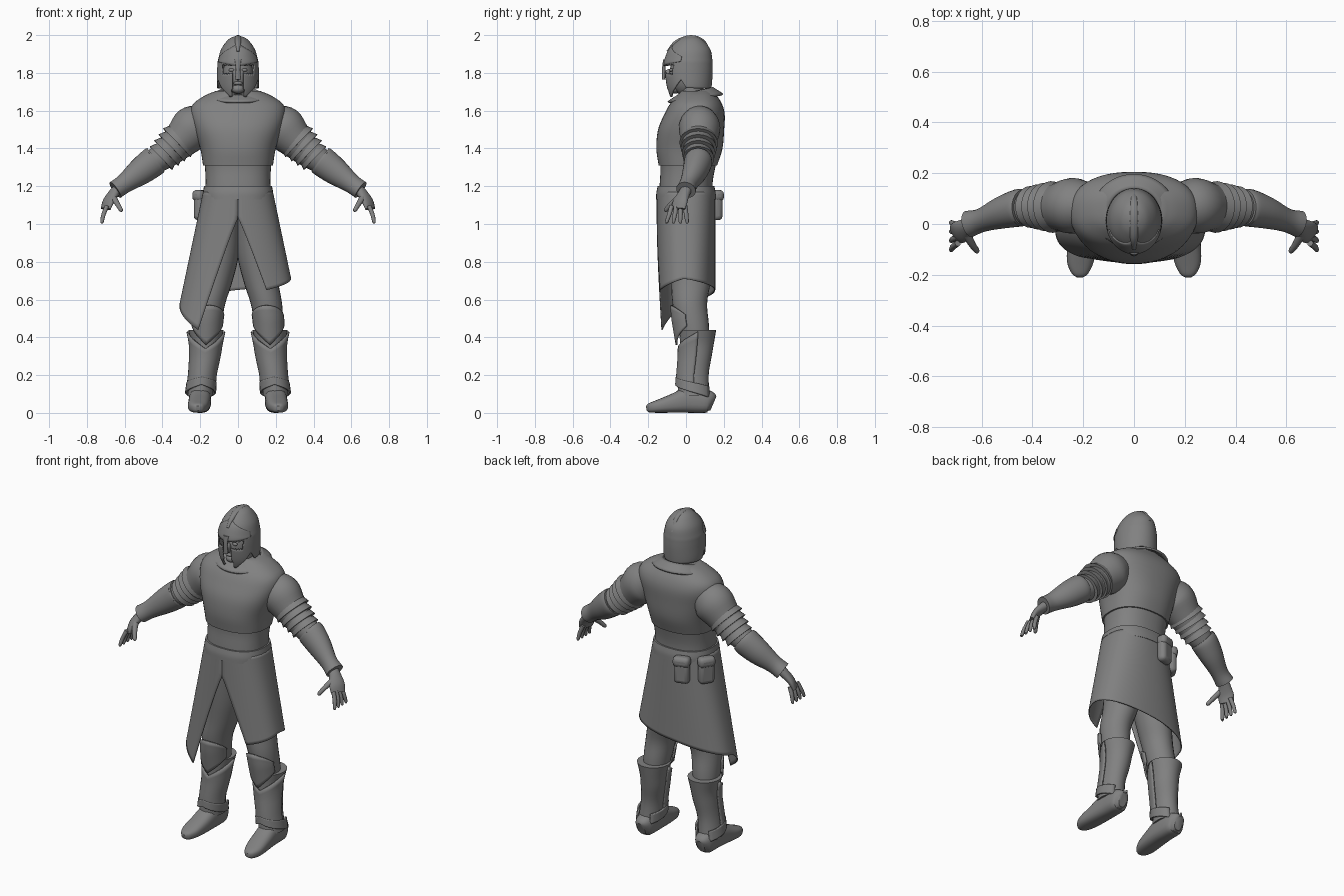
import bpy, bmesh, math
from mathutils import Vector

cube = bpy.data.objects.get("Cube")
if cube:
    bpy.data.objects.remove(cube)

grey = bpy.data.materials.new("plain_grey")
grey.use_nodes = True
grey.diffuse_color = (0.22, 0.22, 0.22, 1)
grey.node_tree.nodes["Principled BSDF"].inputs["Base Color"].default_value = (0.22, 0.22, 0.22, 1)


def finish(name, bm, thick=0.0):
    bmesh.ops.recalc_face_normals(bm, faces=bm.faces)
    mesh = bpy.data.meshes.new(name)
    bm.to_mesh(mesh)
    bm.free()
    mesh.materials.append(grey)
    obj = bpy.data.objects.new(name, mesh)
    bpy.context.collection.objects.link(obj)
    if thick:
        mod = obj.modifiers.new("thickness", "SOLIDIFY")
        mod.thickness, mod.offset = thick, 0
    bpy.ops.object.select_all(action="DESELECT")
    obj.select_set(True)
    bpy.context.view_layer.objects.active = obj
    bpy.ops.object.shade_smooth_by_angle(angle=math.radians(40))
    return obj


def spline(pts, n=4):
    """Smooth curve through tuples of any length."""
    p = [Vector(q) for q in pts]
    p = [2 * p[0] - p[1]] + p + [2 * p[-1] - p[-2]]
    out = []
    for a, b, c, d in zip(p, p[1:], p[2:], p[3:]):
        for i in range(n):
            t = i / n
            out.append(0.5 * (2 * b + (c - a) * t + (2 * a - 5 * b + 4 * c - d) * t * t
                              + (3 * b - a - 3 * c + d) * t ** 3))
    return out + [p[-2]]


def at(table, x):
    """Linear lookup in rows of (key, values...)."""
    for a, b in zip(table, table[1:]):
        if x <= b[0]:
            t = max(0, (x - a[0]) / (b[0] - a[0]))
            return [m + (n - m) * t for m, n in zip(a[1:], b[1:])]
    return list(table[-1][1:])


def power(v, p):
    return math.copysign(abs(v) ** p, v)


def loft(name, stations, upright=False, p=1.0, side=1, seg=24):
    """Skin of rings (x, y, z, half width, half depth) along a path."""
    rows = spline(stations)
    bm, rings = bmesh.new(), []
    for i, r in enumerate(rows):
        c = Vector(r[:3])
        u, w = Vector((1, 0, 0)), Vector((0, 1, 0))
        if not upright:
            t = Vector(rows[min(i + 1, len(rows) - 1)][:3]) - Vector(rows[max(i - 1, 0)][:3])
            u = t.cross(Vector((0, 0, 1))).normalized()
            w = u.cross(t).normalized()
        ring = []
        for k in range(seg):
            a = math.tau * k / seg
            v = c + u * r[3] * power(math.cos(a), p) + w * r[4] * power(math.sin(a), p)
            ring.append(bm.verts.new((v.x * side, v.y, v.z)))
        rings.append(ring)
    for a, b in zip(rings, rings[1:]):
        for k in range(seg):
            bm.faces.new((a[k], a[k - 1], b[k - 1], b[k]))
    bm.faces.new(rings[0])
    bm.faces.new(rings[-1])
    return finish(name, bm)


def sheet(name, f, nu, nv, thick=0.008, side=1, keep=lambda c: True):
    """Grid surface f(u, v) with optional openings."""
    bm = bmesh.new()
    grid = []
    for i in range(nu + 1):
        pts = [f(i / nu, j / nv) for j in range(nv + 1)]
        grid.append([bm.verts.new((x * side, y, z)) for x, y, z in pts])
    for a, b in zip(grid, grid[1:]):
        for j in range(nv):
            face = bm.faces.new((a[j], b[j], b[j + 1], a[j + 1]))
            if not keep(face.calc_center_median()):
                bm.faces.remove(face)
    bmesh.ops.remove_doubles(bm, verts=bm.verts, dist=0.0003)
    return finish(name, bm, thick)


def ball(name, centre, size):
    bm = bmesh.new()
    bmesh.ops.create_uvsphere(bm, u_segments=20, v_segments=12, radius=1)
    bmesh.ops.scale(bm, vec=size, verts=bm.verts)
    bmesh.ops.translate(bm, vec=centre, verts=bm.verts)
    return finish(name, bm)


# Torso, sleeveless vest, belt and collar
loft("torso", [(0, 0, 1.05, .18, .145), (0, 0, 1.2, .172, .14), (0, .01, 1.3, .175, .145),
               (0, .02, 1.42, .19, .165), (0, .04, 1.55, .21, .16), (0, .05, 1.64, .18, .13)], True, .85, seg=40)
loft("vest", [(0, .01, 1.31, .185, .155), (0, .018, 1.4, .2, .175), (0, .027, 1.5, .232, .175),
              (0, .045, 1.58, .252, .16), (0, .053, 1.635, .238, .138), (0, .058, 1.68, .175, .105),
              (0, .06, 1.705, .115, .085)], True, .85, seg=48)
loft("belt", [(0, 0, 1.13, .187, .158), (0, 0, 1.165, .186, .157), (0, 0, 1.2, .18, .15)], True, .85, seg=40)
loft("neck", [(0, .035, 1.62, .075, .07), (0, .02, 1.78, .065, .065)], True)


def collar(u, v):
    a = math.tau * u
    r = .1 + .06 * v
    return r * math.sin(a), .05 - .9 * r * math.cos(a), 1.7 - .02 * math.cos(a) - .035 * v


sheet("collar", collar, 40, 4, .012)

# Slit skirt with an uneven hem
HEM = [(0, .65), (.2, .71), (.5, .65), (.8, .58), (1, .44)]


def skirt(u, v):
    z = 1.17 + (at(HEM, u)[0] - 1.17) * v
    rx = .182 + (1.17 - z) * .21
    drop = max(0, 1.03 - z)
    start = math.asin(min(.9, drop * .37 / rx))
    stop = math.tau - math.asin(min(.9, drop * .34 / rx))
    a = start + (stop - start) * u
    return (rx * power(math.sin(a), .9), -.152 * power(math.cos(a), .8), z)


sheet("skirt", skirt, 72, 30, .006)

# Belt pouches with flaps
for n, (x, y, turn) in enumerate([(-.085, .16, .3), (-.195, .085, 1.0)]):
    for part, size, lift, push in [("pouch", (.09, .055, .15), 1.095, 0), ("pouch_flap", (.098, .062, .06), 1.15, .003)]:
        bpy.ops.mesh.primitive_cube_add(size=1, location=(x - push * math.sin(turn), y + push * math.cos(turn), lift))
        box = bpy.context.object
        box.name = part + "_" + str(n + 1)
        box.scale, box.rotation_euler.z = size, turn
        bpy.ops.object.transform_apply(location=False, rotation=False, scale=True)
        mod = box.modifiers.new("rounding", "BEVEL")
        mod.width, mod.segments = .022, 3
        box.data.materials.append(grey)
        bpy.ops.object.shade_smooth_by_angle(angle=math.radians(50))

BOOT = [(.09, .2, .04, .068, .085), (.2, .189, .04, .064, .08), (.3, .175, .052, .072, .084),
        (.37, .17, .058, .078, .09), (.44, .17, .062, .094, .098)]
KNEE = [(.35, .17, .045, .074, .09), (.5, .16, .025, .08, .095), (.62, .145, .02, .084, .1)]


def wrap(name, table, low, high, spread, grow, side):
    """Plate bent round the front of a leg; low and high follow u in -1..1."""
    def f(u, v):
        s = 2 * u - 1
        z = low(s) + (high(s) - low(s)) * v
        x, y, rx, ry = at(table, z)
        return (x + (rx + grow) * math.sin(s * spread), y - (ry + grow) * math.cos(s * spread), z)
    sheet(name, f, 20, 8, .01, side)


for tag, s in (("left_", 1), ("right_", -1)):
    # Legs and boots
    loft(tag + "trouser_leg", [(.08, 0, 1.08, .09, .12), (.095, .02, .85, .1, .115), (.12, .025, .7, .092, .105),
                               (.15, .02, .58, .083, .092), (.163, .035, .47, .076, .086),
                               (.17, .055, .36, .065, .07)], True, side=s)
    loft(tag + "boot_shaft", [(x, y, z, rx, ry) for z, x, y, rx, ry in BOOT], True, side=s)
    loft(tag + "foot", [(.2, .145, .05, .025, .04), (.2, .115, .06, .052, .06), (.2, .02, .068, .058, .068),
                        (.205, -.07, .05, .058, .05), (.212, -.15, .034, .052, .034),
                        (.213, -.195, .026, .032, .024), (.213, -.21, .024, .012, .012)], p=.75, side=s)
    wrap(tag + "knee_guard", KNEE, lambda t: .36 + .1 * abs(t), lambda t: .57 - .05 * t * t, 1.3, .003, s)
    wrap(tag + "shin_guard", BOOT, lambda t: .16 - .03 * abs(t), lambda t: .34 + .09 * abs(t), 1.6, .007, s)
    wrap(tag + "ankle_cuff", BOOT, lambda t: .15 - .07 * abs(t), lambda t: .19 - .05 * abs(t), 2.6, .01, s)
    # Sleeves with overlapping bands, then bracers
    loft(tag + "sleeve", [(.17, .075, 1.55, .085, .09), (.235, .072, 1.51, .11, .118), (.3, .068, 1.445, .095, .098),
                          (.375, .065, 1.375, .074, .076), (.46, .06, 1.32, .062, .065),
                          (.52, .05, 1.28, .055, .06)], side=s)
    for n in range(4):
        x, z, r = .3 + n * .028, 1.452 - n * .027, .102 - n * .0065
        loft(tag + "sleeve_band_" + str(n + 1), [(x, .068, z, r - .01, r - .008),
                                                 (x + .024, .067, z - .023, r, r + .004)], side=s)
    loft(tag + "bracer", [(.435, .065, 1.34, .07, .077), (.455, .063, 1.325, .074, .08), (.52, .045, 1.275, .064, .072),
                          (.6, .015, 1.215, .047, .052), (.65, 0, 1.18, .053, .05)], side=s)
    # Hands
    loft(tag + "palm", [(.62, .01, 1.2, .03, .028), (.655, -.008, 1.165, .033, .026), (.685, -.03, 1.12, .045, .021),
                        (.7, -.04, 1.08, .042, .016)], side=s)
    for n in range(4):
        y, tip = -.076 + n * .024, -.102 + n * .036
        loft(tag + "finger_" + str(n + 1), [(.694, y, 1.095, .012, .012), (.712, (y + tip) / 2, 1.05, .012, .011),
                                            (.72, tip, 1.012, .009, .009), (.721, tip, 1.002, .004, .004)],
             side=s, seg=12)
    loft(tag + "thumb", [(.66, -.04, 1.14, .018, .016), (.638, -.08, 1.105, .014, .013), (.62, -.105, 1.075, .011, .011),
                         (.616, -.11, 1.065, .004, .004)], side=s, seg=12)

# Face
ball("face", (0, .005, 1.79), (.082, .095, .115))
ball("chin", (0, -.06, 1.715), (.035, .03, .025))
ball("nose", (0, -.092, 1.79), (.014, .022, .03))
ball("mouth", (0, -.083, 1.745), (.024, .014, .01))
for tag, s in (("left_", 1), ("right_", -1)):
    ball(tag + "eye", (s * .034, -.078, 1.815), (.016, .01, .009))

# Open-faced helmet with cheek plates
DOME = [tuple(r) for r in spline([(1.66, .085, -.08, .12), (1.72, .106, -.1, .131), (1.8, .107, -.112, .137),
                                  (1.86, .104, -.11, .137)], 4)]
DOME += [tuple(r) for r in spline([(1.86, .104, -.11, .137), (1.92, .087, -.086, .126), (1.965, .057, -.045, .093),
                                   (1.985, .03, -.01, .063), (1.993, .0001, .0269, .0271)], 5)][1:]
RIM = [(0, 1.7), (.43, 1.67), (.9, 1.72), (1.25, 1.765), (1.45, 1.72), (math.pi, 1.715)]


def on_dome(a, z, grow=0.0):
    rx, front, back = at(DOME, z)
    return ((rx + grow) * math.sin(a), (front + back) / 2 - ((back - front) / 2 + grow) * math.cos(a), z)


def helmet(u, v):
    a = (2 * u - 1) * math.pi
    low = at(RIM, abs(a))[0]
    return on_dome(a, low + (1.993 - low) * math.sin(v * math.pi / 2))


def solid(c):
    mouth = abs(c.x) < .03 and c.z < 1.81
    eyes = 1.795 < c.z < 1.842 and abs(c.x) < .082
    return c.y > 0 or not (mouth or eyes)


def brow(u, v):
    t = 2 * u - 1
    low = 1.835 + .025 * abs(t)
    return on_dome(t * 1.25, low + (1.955 - .07 * abs(t) - low) * v, .004)


sheet("helmet", helmet, 96, 44, .008, keep=solid)
sheet("brow_plate", brow, 32, 8, .008)
loft("nose_guard", [(0, -.112, 1.87, .018, .009), (0, -.118, 1.82, .012, .009), (0, -.118, 1.765, .016, .008)], True)
loft("helmet_crest", [(0, -.095, 1.91, .008, .01), (0, -.05, 1.962, .016, .012), (0, .025, 1.988, .018, .012),
                      (0, .09, 1.967, .014, .01), (0, .132, 1.9, .006, .006)], seg=12)
